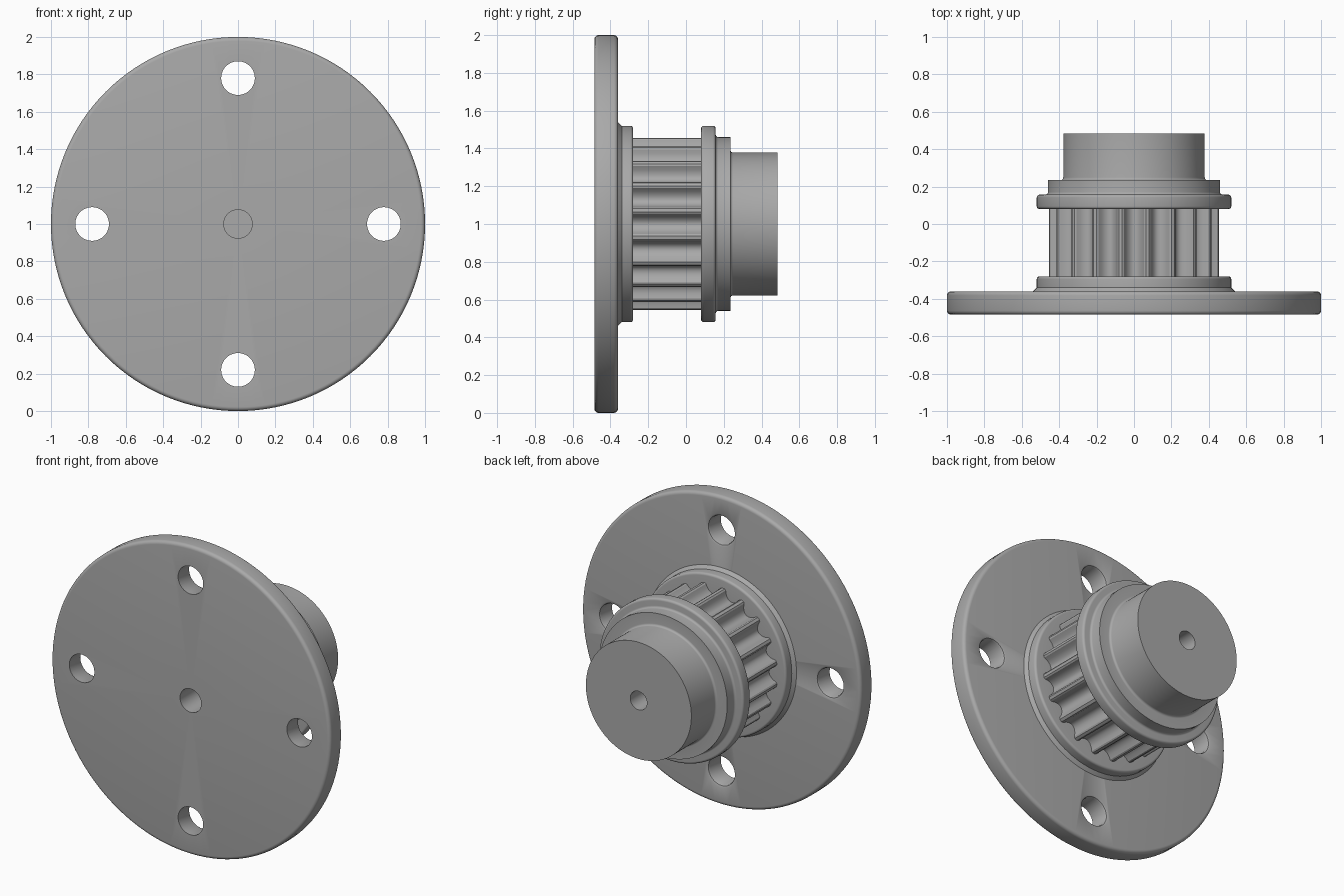
import bpy, bmesh, math
from mathutils import Vector, Matrix

cube = bpy.data.objects.get("Cube")
if cube:
    bpy.data.objects.remove(cube)

CENTRE = Vector((0, 0, 1))
FRONT, BACK = -0.485, 0.485
PLATE_BACK = -0.36
TEETH = 20

steel = bpy.data.materials.new("grey steel")
steel.use_nodes = True
GREY = (0.4, 0.4, 0.4, 1)
steel.diffuse_color = GREY
steel.node_tree.nodes["Principled BSDF"].inputs["Base Color"].default_value = GREY


def finish(name, bm, smooth=True):
    bmesh.ops.remove_doubles(bm, verts=bm.verts, dist=1e-5)
    bmesh.ops.recalc_face_normals(bm, faces=bm.faces)
    mesh = bpy.data.meshes.new(name)
    bm.to_mesh(mesh)
    bm.free()
    mesh.materials.append(steel)
    obj = bpy.data.objects.new(name, mesh)
    bpy.context.collection.objects.link(obj)
    if smooth:
        shade(obj)
    return obj


def shade(obj):
    bpy.ops.object.select_all(action='DESELECT')
    obj.select_set(True)
    bpy.context.view_layer.objects.active = obj
    bpy.ops.object.shade_smooth_by_angle(angle=math.radians(30))


def rounded(points, closed, steps=5):
    """Turn (radius, y, fillet) corners into a profile with round fillets."""
    out = []
    for i, (r, y, f) in enumerate(points):
        p = Vector((r, y))
        if not f:
            out.append(p)
            continue
        a = Vector(points[i - 1][:2])
        b = Vector(points[(i + 1) % len(points)][:2])
        u, v = (a - p).normalized() * f, (b - p).normalized() * f
        for k in range(steps + 1):
            t = math.pi / 2 * k / steps
            out.append(p + u * (1 - math.sin(t)) + v * (1 - math.cos(t)))
    return out + [out[0]] if closed else out


def lathe(name, points, closed=False, centre=CENTRE, segments=128, smooth=True):
    bm = bmesh.new()
    verts = [bm.verts.new((p.x, p.y, 0)) for p in rounded(points, closed)]
    edges = [bm.edges.new(pair) for pair in zip(verts, verts[1:])]
    bmesh.ops.spin(bm, geom=verts + edges, cent=(0, 0, 0), axis=(0, 1, 0),
                   angle=math.tau, steps=segments)
    bmesh.ops.remove_doubles(bm, verts=bm.verts, dist=1e-5)
    bmesh.ops.translate(bm, verts=bm.verts, vec=centre)
    return finish(name, bm, smooth)


# Round mounting plate with a centre bore
BORE = 0.076
plate = lathe("mounting_plate", [
    (BORE, FRONT, 0), (1, FRONT, 0.022), (1, PLATE_BACK, 0.022),
    (BORE, PLATE_BACK, 0)], closed=True, smooth=False)

# Four bolt holes, eased at the back rim
for i in range(4):
    a = i * math.pi / 2
    spot = CENTRE + Vector((math.cos(a), 0, math.sin(a))) * 0.78
    cutter = lathe("hole_cutter", [
        (0, FRONT - 0.1, 0), (0.09, FRONT - 0.1, 0), (0.09, PLATE_BACK - 0.016, 0),
        (0.095, PLATE_BACK - 0.005, 0), (0.106, PLATE_BACK, 0),
        (0.106, 0, 0), (0, 0, 0)], centre=spot, segments=48, smooth=False)
    cutter.hide_render = True
    mod = plate.modifiers.new("bolt_hole", 'BOOLEAN')
    mod.operation, mod.solver, mod.object = 'DIFFERENCE', 'EXACT', cutter
    bpy.context.view_layer.objects.active = plate
    bpy.ops.object.modifier_apply(modifier=mod.name)
    bpy.data.objects.remove(cutter)
shade(plate)

# Stepped hub: front flange, core, rear flange, collar, boss, blind bores
lathe("hub", [
    (0, -0.2, 0), (BORE, -0.2, 0), (BORE, PLATE_BACK, 0),
    (0.54, PLATE_BACK, 0), (0.52, PLATE_BACK + 0.02, 0),
    (0.52, -0.28, 0.015), (0.37, -0.28, 0),
    (0.37, 0.08, 0), (0.52, 0.08, 0.015), (0.52, 0.157, 0.015),
    (0.46, 0.157, 0.014), (0.46, 0.235, 0),
    (0.378, 0.235, 0.014), (0.378, BACK, 0),
    (0.06, BACK, 0), (0.06, 0.28, 0), (0, 0.28, 0)])

# Toothed belt section with round grooves
bm = bmesh.new()
SAMPLES = 16
ring = []
for i in range(TEETH * SAMPLES):
    t = (i % SAMPLES) / SAMPLES - 0.5
    groove = max(0, 1 - (t / 0.38) ** 2) ** 0.6
    r = 0.46 - 0.06 * groove
    a = math.tau * (i / SAMPLES + 0.5) / TEETH
    ring.append(bm.verts.new((r * math.sin(a), -0.285, r * math.cos(a))))
face = bm.faces.new(ring)
extruded = bmesh.ops.extrude_face_region(bm, geom=[face])["geom"]
top = [v for v in extruded if isinstance(v, bmesh.types.BMVert)]
bmesh.ops.translate(bm, verts=top, vec=(0, 0.37, 0))
bmesh.ops.delete(bm, geom=[f for f in bm.faces if len(f.verts) > 4], context='FACES_ONLY')
bmesh.ops.translate(bm, verts=bm.verts, vec=CENTRE)
finish("toothed_belt_section", bm)
